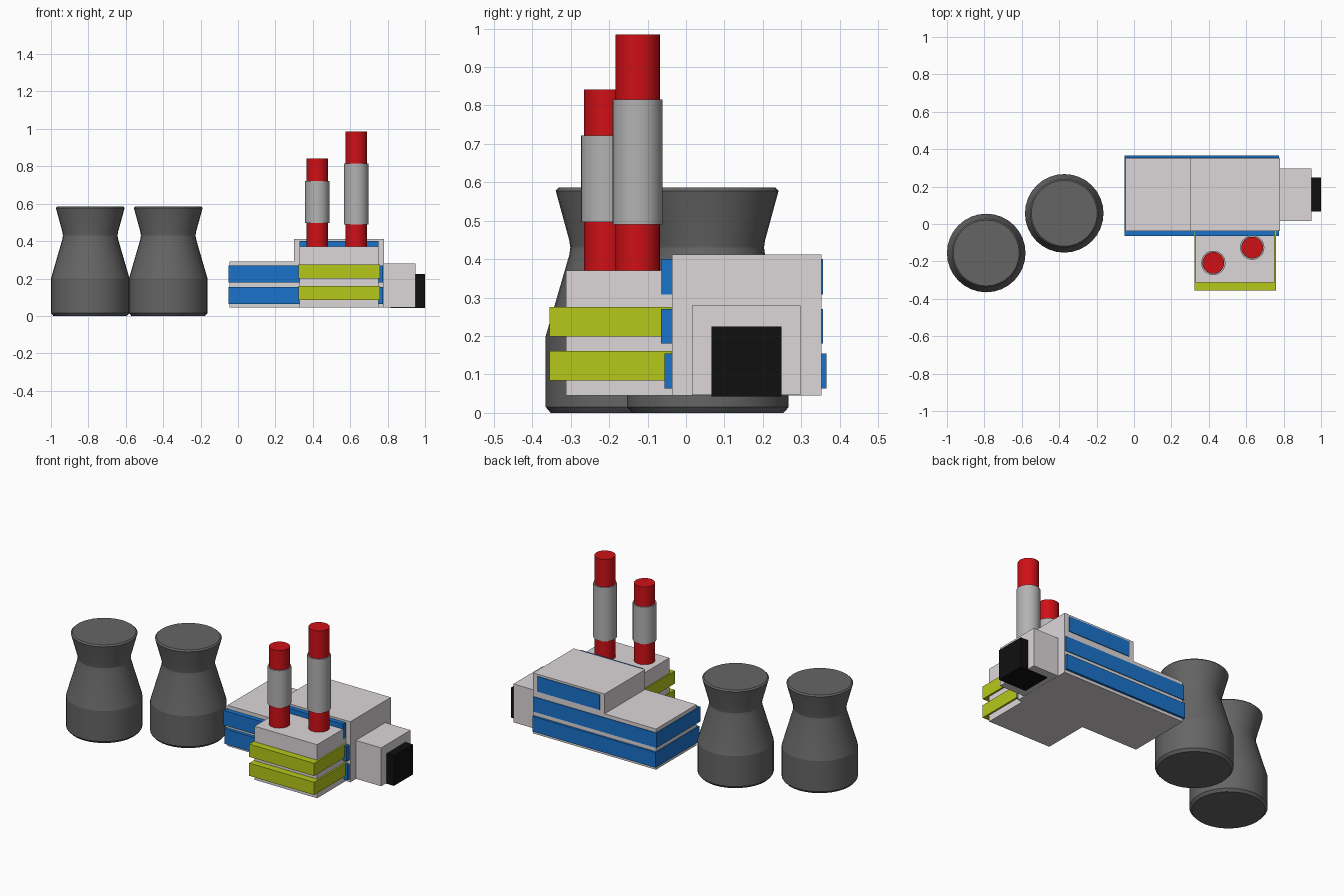
import bpy, bmesh
from math import radians, sin, cos, tau

if "Cube" in bpy.data.objects:
    bpy.data.objects.remove(bpy.data.objects["Cube"])


def material(name, rgb):
    m = bpy.data.materials.new(name)
    m.diffuse_color = (*rgb, 1)
    m.use_nodes = True
    m.node_tree.nodes["Principled BSDF"].inputs["Base Color"].default_value = m.diffuse_color
    return m


WHITE = material("off_white", (0.72, 0.68, 0.70))
BLUE = material("blue", (0.01, 0.17, 0.60))
GREEN = material("lime", (0.47, 0.58, 0.01))
RED = material("red", (0.62, 0.005, 0.008))
GREY = material("light_grey", (0.45, 0.45, 0.45))
DARK = material("dark_grey", (0.13, 0.13, 0.13))
BLACK = material("black", (0.005, 0.005, 0.005))


def finish(name, bm, mat):
    bmesh.ops.recalc_face_normals(bm, faces=bm.faces)
    me = bpy.data.meshes.new(name)
    bm.to_mesh(me)
    bm.free()
    me.materials.append(mat)
    ob = bpy.data.objects.new(name, me)
    bpy.context.collection.objects.link(ob)
    return ob


def extrude_side(name, outline, y0, y1, mat):
    """Extrude an x-z outline from y0 to y1."""
    bm = bmesh.new()
    face = bm.faces.new([bm.verts.new((x, y0, z)) for x, z in outline])
    out = bmesh.ops.extrude_face_region(bm, geom=[face])
    verts = [g for g in out["geom"] if isinstance(g, bmesh.types.BMVert)]
    bmesh.ops.translate(bm, vec=(0, y1 - y0, 0), verts=verts)
    return finish(name, bm, mat)


def box(name, x, y, z, mat):
    outline = [(x[0], z[0]), (x[1], z[0]), (x[1], z[1]), (x[0], z[1])]
    return extrude_side(name, outline, y[0], y[1], mat)


def lathe(name, cx, cy, profile, mat, n=32):
    """Turn a radius-height profile around a vertical axis, capped."""
    bm = bmesh.new()
    rings = [[bm.verts.new((cx + r * cos(tau * i / n), cy + r * sin(tau * i / n), z))
              for i in range(n)] for r, z in profile]
    for a, b in zip(rings, rings[1:]):
        for i in range(n):
            j = (i + 1) % n
            bm.faces.new((a[i], a[j], b[j], b[i]))
    bm.faces.new(rings[0])
    bm.faces.new(rings[-1])
    ob = finish(name, bm, mat)
    bpy.ops.object.select_all(action='DESELECT')
    ob.select_set(True)
    bpy.context.view_layer.objects.active = ob
    bpy.ops.object.shade_smooth_by_angle(angle=radians(15))
    return ob


# Cooling towers
tower = [(0.197, 0), (0.21, 0.015), (0.21, 0.2), (0.149, 0.41), (0.146, 0.43),
         (0.149, 0.45), (0.184, 0.578), (0.176, 0.586)]
for i, (x, y) in enumerate([(-0.79, -0.155), (-0.373, 0.057)]):
    lathe(f"cooling_tower_{i + 1}", x, y, tower, DARK)

# Stepped main hall with window bands
hall = [(-0.045, 0.045), (0.78, 0.045), (0.78, 0.412), (0.30, 0.412), (0.30, 0.292), (-0.045, 0.292)]
extrude_side("main_hall", hall, -0.037, 0.352, WHITE)
box("lower_blue_band", (-0.051, 0.775), (-0.056, 0.365), (0.063, 0.155), BLUE)
box("middle_blue_band", (-0.051, 0.775), (-0.065, 0.356), (0.18, 0.27), BLUE)
box("upper_blue_band", (0.33, 0.75), (-0.065, 0.356), (0.308, 0.40), BLUE)

# Front annex carrying the chimneys
box("annex", (0.33, 0.75), (-0.312, -0.03), (0.045, 0.37), WHITE)
for name, z in (("lower_green_band", 0.084), ("upper_green_band", 0.199)):
    box(name, (0.324, 0.76), (-0.355, -0.038), (z, z + 0.077), GREEN)

# Chimneys with grey collars
for i, (x, y, top, c0, c1) in enumerate([(0.424, -0.208, 0.842, 0.497, 0.722),
                                         (0.632, -0.126, 0.985, 0.49, 0.816)]):
    lathe(f"chimney_{i + 1}", x, y, [(0.058, 0.3), (0.058, top)], RED)
    lathe(f"chimney_collar_{i + 1}", x, y, [(0.065, c0), (0.065, c1)], GREY)

# Side entrance
box("entrance_block", (0.77, 0.95), (0.016, 0.298), (0.046, 0.279), WHITE)
box("entrance_door", (0.815, 1.0), (0.067, 0.249), (0.042, 0.225), BLACK)
